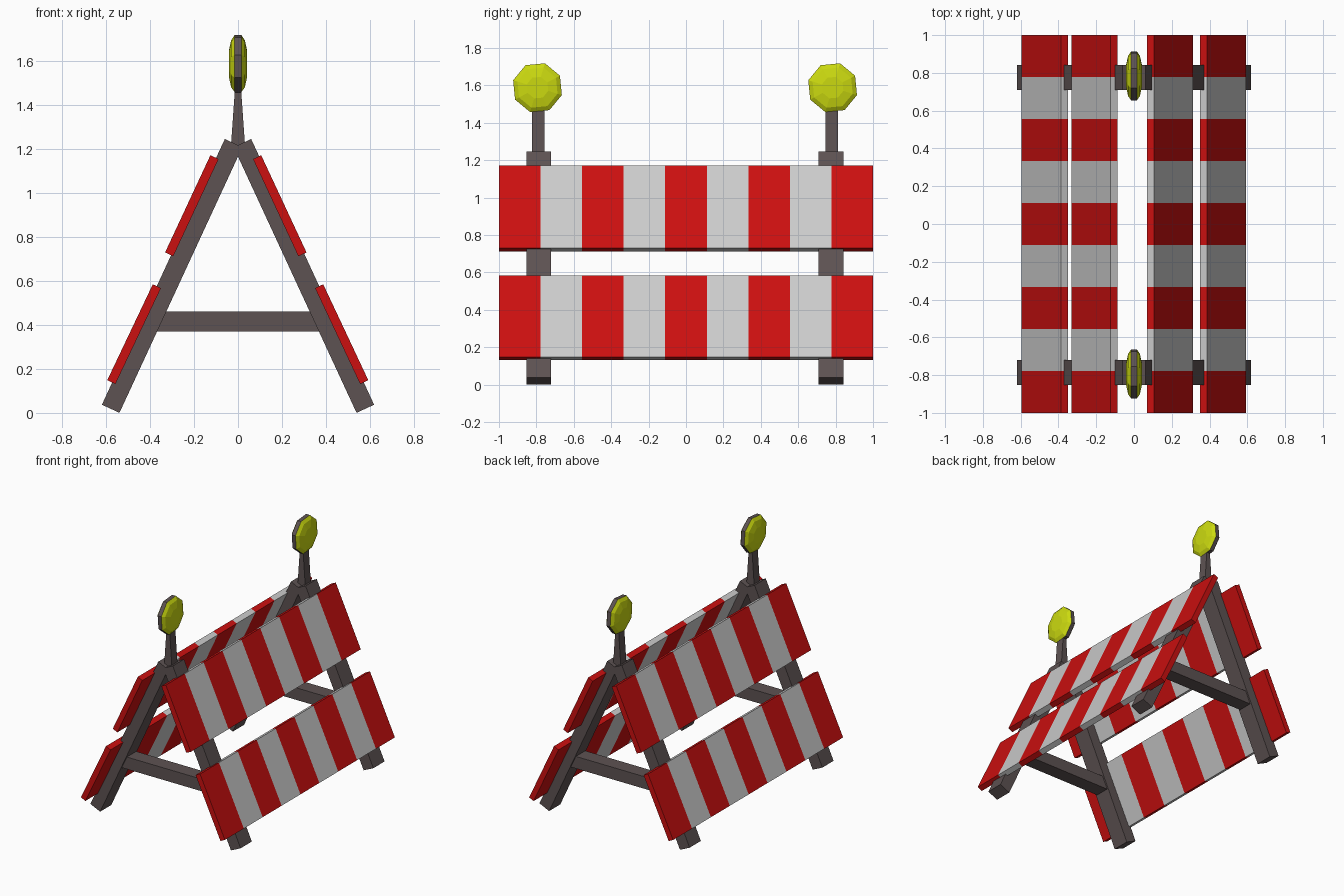
import bpy, bmesh, math
from mathutils import Vector

if "Cube" in bpy.data.objects:
    bpy.data.objects.remove(bpy.data.objects["Cube"])


def material(name, rgb):
    m = bpy.data.materials.new(name)
    m.diffuse_color = (*rgb, 1)
    m.use_nodes = True
    m.node_tree.nodes["Principled BSDF"].inputs["Base Color"].default_value = m.diffuse_color
    return m


RED = material("red", (0.60, 0.005, 0.005))
WHITE = material("white", (0.56, 0.56, 0.56))
FRAME = material("frame_brown", (0.11, 0.085, 0.085))
YELLOW = material("lamp_yellow", (0.60, 0.70, 0.005))


def loft(name, rings, mats, pick=lambda i: 0):
    """Skin a list of closed rings, cap both ends; pick(i) gives the band's material."""
    bm = bmesh.new()
    loops = [[bm.verts.new(p) for p in ring] for ring in rings]
    n = len(loops[0])
    for i, (a, b) in enumerate(zip(loops, loops[1:])):
        for k in range(n):
            j = (k + 1) % n
            bm.faces.new((a[k], a[j], b[j], b[k])).material_index = pick(i)
    bm.faces.new(loops[0][::-1]).material_index = pick(0)
    bm.faces.new(loops[-1]).material_index = pick(len(rings) - 2)
    bmesh.ops.recalc_face_normals(bm, faces=bm.faces)
    me = bpy.data.meshes.new(name)
    bm.to_mesh(me)
    bm.free()
    for m in mats:
        me.materials.append(m)
    ob = bpy.data.objects.new(name, me)
    bpy.context.collection.objects.link(ob)
    return ob


def beam(name, a, b, thick, ys, mats, pick=lambda i: 0):
    """Bar running from a to b in the xz plane, extruded along y through ys."""
    a, b = Vector(a), Vector(b)
    d = (b - a).normalized()
    off = Vector((-d.y, d.x)) * thick / 2
    profile = [a + off, b + off, b - off, a - off]
    return loft(name, [[(p.x, y, p.y) for p in profile] for y in ys], mats, pick)


# Striped boards: nine alternating bands along y
stripe_ys = [-1 + 2 * i / 9 for i in range(10)]
boards = {
    "upper_right_board": ((0.087, 1.163), (0.293, 0.721)),
    "upper_left_board": ((-0.107, 1.163), (-0.313, 0.721)),
    "lower_right_board": ((0.369, 0.576), (0.574, 0.140)),
    "lower_left_board": ((-0.369, 0.576), (-0.576, 0.140)),
}
for name, (a, b) in boards.items():
    beam(name, a, b, 0.041, stripe_ys, [RED, WHITE], lambda i: i % 2)

for end, y, lamp_y in (("front", -0.787, -0.794), ("back", 0.775, 0.784)):
    # A-frame legs and crossbar
    for side, s in (("left", -1), ("right", 1)):
        beam(f"{end}_{side}_leg", (s * 0.02, 1.227), (s * 0.579, 0.0187),
             0.088, (y - 0.066, y + 0.066), [FRAME])
    beam(f"{end}_crossbar", (-0.39, 0.415), (0.39, 0.415), 0.09,
         (y - 0.055, y + 0.055), [FRAME])

    # Tapered lamp post
    py = (y + lamp_y) / 2
    loft(f"{end}_lamp_post",
         [[(sx * hx, py + sy * 0.033, z)
           for sx, sy in ((-1, -1), (1, -1), (1, 1), (-1, 1))]
          for z, hx in ((1.215, 0.032), (1.50, 0.012))], [FRAME])

    # Octagonal lamp: grey rim with a faceted yellow lens on each face
    def octagon(x, r):
        return [(x, lamp_y + r * math.cos(math.radians(28 + 45 * k)),
                 1.588 + r * math.sin(math.radians(28 + 45 * k))) for k in range(8)]

    steps = [(0.015, 0.136), (0.031, 0.112), (0.042, 0.060)]
    rings = [octagon(-x, r) for x, r in reversed(steps)] + [octagon(x, r) for x, r in steps]
    loft(f"{end}_lamp", rings, [YELLOW, FRAME], lambda i: 1 if i == 2 else 0)
